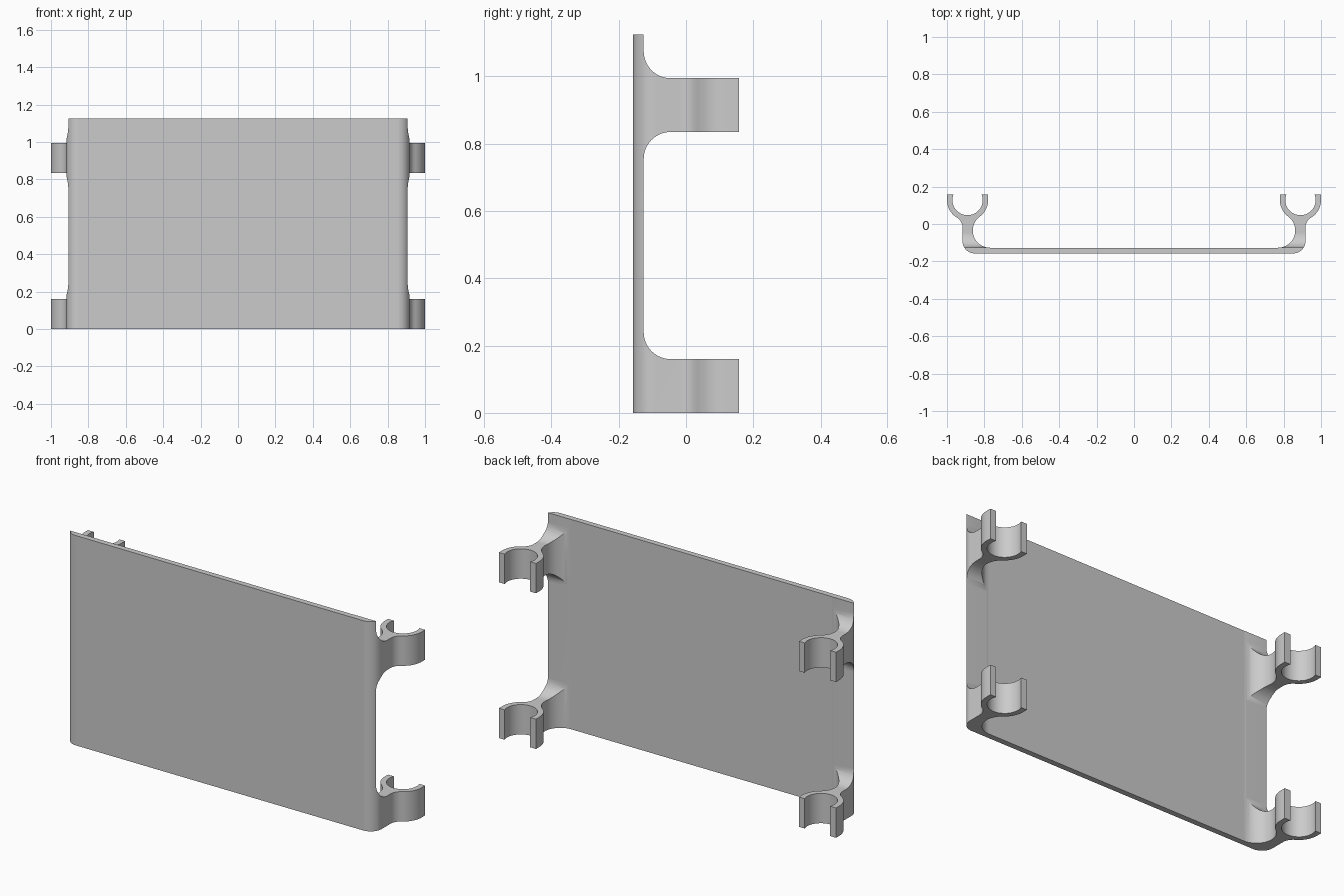
import bpy, bmesh
from math import sin, cos, radians, asin, atan2, degrees
from mathutils import Matrix

if "Cube" in bpy.data.objects:
    bpy.data.objects.remove(bpy.data.objects["Cube"])

grey = bpy.data.materials.new("plain grey")
grey.diffuse_color = (0.6, 0.6, 0.6, 1)
grey.use_nodes = True
grey.node_tree.nodes["Principled BSDF"].inputs["Base Color"].default_value = grey.diffuse_color


def arc(cx, cy, r, a0, a1, n):
    """Points on an arc, angles in degrees."""
    return [(cx + r * cos(radians(a0 + (a1 - a0) * i / n)),
             cy + r * sin(radians(a0 + (a1 - a0) * i / n))) for i in range(n + 1)]


def prism(name, outline, depth, matrix):
    """Extrude a closed 2D outline along local z, then place it."""
    bm = bmesh.new()
    face = bm.faces.new([bm.verts.new((x, y, 0)) for x, y in outline])
    ext = bmesh.ops.extrude_face_region(bm, geom=[face])["geom"]
    bmesh.ops.translate(bm, vec=(0, 0, depth),
                        verts=[v for v in ext if isinstance(v, bmesh.types.BMVert)])
    bm.transform(matrix)
    bmesh.ops.recalc_face_normals(bm, faces=bm.faces)
    mesh = bpy.data.meshes.new(name)
    bm.to_mesh(mesh)
    bm.free()
    mesh.materials.append(grey)
    obj = bpy.data.objects.new(name, mesh)
    bpy.context.collection.objects.link(obj)
    return obj


FRONT, BACK, TIP, TOP = -0.157, -0.127, 0.157, 1.125
CX, CY, RO, RI = 0.89, 0.128, 0.11, 0.081      # clip ring
OX, OY, OR = 0.977, -0.018, 0.06               # outer neck fillet
NX, NY, NR = 0.77, -0.035, 0.092               # inner neck fillet
a_out = degrees(atan2(CY - OY, CX - OX))
a_in = degrees(atan2(CY - NY, CX - NX))
a_tip = degrees(asin((TIP - CY) / RI))

# Plan outline of the right half: panel corner, neck, open clip, inner fillet
half = arc(0.852, FRONT + 0.065, 0.065, -90, 0, 12)
half += arc(OX, OY, OR, 180, a_out, 8)
half += arc(CX, CY, RO, a_out - 180, 0, 10)[1:]
half += [(CX + RO, TIP)]
half += arc(CX, CY, RI, a_tip, -180 - a_tip, 32)
half += [(CX - RO, TIP)]
half += arc(CX, CY, RO, 180, 180 + a_in, 10)
half += arc(NX, NY, NR, a_in, -90, 20)[1:]
plan = half + [(-x, y) for x, y in reversed(half)]
holder = prism("panel_with_clips", plan, TOP, Matrix())

# Side outline: thin panel with two filleted bands that carry the clips
R, CUT, OUT = 0.08, BACK + 0.0012, 0.3
side = [(-0.3, -0.1), (OUT, -0.1), (OUT, 0.16)]
side += arc(CUT + R, 0.16 + R, R, -90, -180, 12)
side += arc(CUT + R, 0.835 - R, R, 180, 90, 12)
side += [(OUT, 0.835), (OUT, 0.995)]
side += arc(CUT + R, 0.995 + R, R, -90, -180, 12)
side += [(CUT, 1.3), (-0.3, 1.3)]
# local x -> y, local y -> z, local z -> x
turn = Matrix(((0, 0, 1, -1.2), (1, 0, 0, 0), (0, 1, 0, 0), (0, 0, 0, 1)))
cutter = prism("side_cutter", side, 2.4, turn)
cutter.hide_render = True

# Keep only the clip bands behind the panel
bpy.context.view_layer.objects.active = holder
holder.select_set(True)
mod = holder.modifiers.new("side_shape", 'BOOLEAN')
mod.operation, mod.solver, mod.object = 'INTERSECT', 'EXACT', cutter
bpy.ops.object.modifier_apply(modifier=mod.name)
bpy.data.objects.remove(cutter)

# Smooth the fillets, keep edges sharp and flats flat
bpy.ops.object.shade_smooth_by_angle(angle=radians(30))
flat = holder.modifiers.new("flat_faces", 'WEIGHTED_NORMAL')
flat.keep_sharp = True
